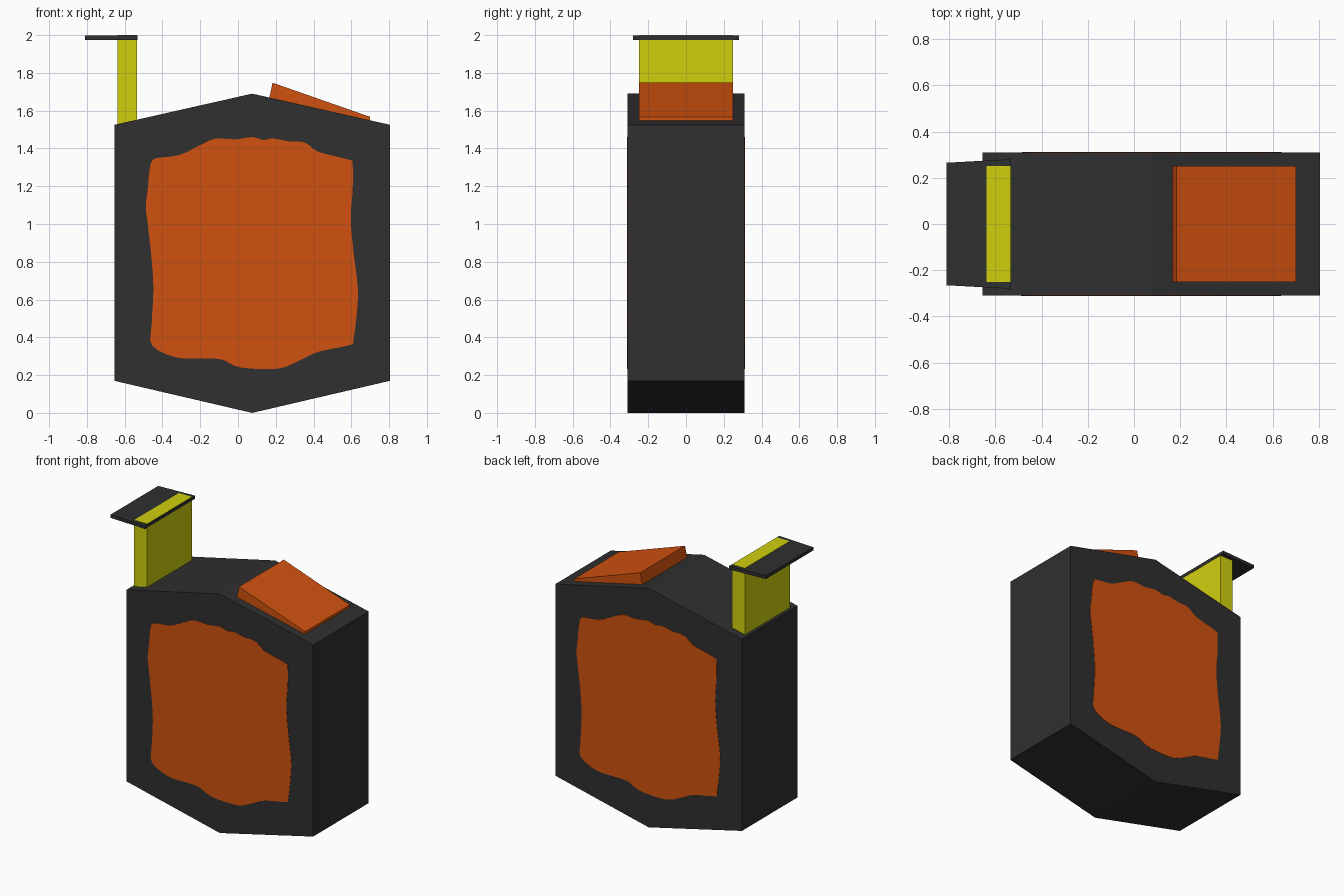
import bpy, bmesh
from mathutils import Vector

if "Cube" in bpy.data.objects:
    bpy.data.objects.remove(bpy.data.objects["Cube"])


def material(name, rgb):
    m = bpy.data.materials.new(name)
    m.diffuse_color = (*rgb, 1)
    m.use_nodes = True
    m.node_tree.nodes["Principled BSDF"].inputs["Base Color"].default_value = m.diffuse_color
    return m


DARK = material("charcoal", (0.029, 0.029, 0.029))
ORANGE = material("orange", (0.63, 0.083, 0.0045))
YELLOW = material("yellow", (0.63, 0.63, 0.0045))


def prism(name, profile, y0, y1, mat):
    """Extrude an (x, z) outline from y0 to y1."""
    bm = bmesh.new()
    face = bm.faces.new([bm.verts.new((x, y0, z)) for x, z in profile])
    ext = bmesh.ops.extrude_face_region(bm, geom=[face], use_keep_orig=True)
    for v in ext["geom"]:
        if isinstance(v, bmesh.types.BMVert):
            v.co.y = y1
    bmesh.ops.recalc_face_normals(bm, faces=bm.faces)
    mesh = bpy.data.meshes.new(name)
    bm.to_mesh(mesh)
    bm.free()
    mesh.materials.append(mat)
    obj = bpy.data.objects.new(name, mesh)
    bpy.context.collection.objects.link(obj)
    return obj


def smooth_loop(pts, steps=3):
    """Closed Catmull-Rom curve through the points."""
    p = [Vector(q) for q in pts]
    n, out = len(p), []
    for i in range(n):
        a, b, c, d = p[i - 1], p[i], p[(i + 1) % n], p[(i + 2) % n]
        for s in range(steps):
            t = s / steps
            out.append(0.5 * (2 * b + (c - a) * t + (2 * a - 5 * b + 4 * c - d) * t * t
                              + (3 * b - a - 3 * c + d) * t ** 3))
    return [(q.x, q.y) for q in out]


CX = 0.075   # body centre line

# Hexagonal body
prism("body", [(-0.655, 0.17), (CX, 0), (0.805, 0.17),
               (0.805, 1.525), (CX, 1.69), (-0.655, 1.525)], -0.31, 0.31, DARK)

# Wavy painted panel, same on front and back (turned half a circle)
outline = smooth_loop([
    (-0.455, 1.335), (-0.425, 1.35), (-0.31, 1.365), (-0.205, 1.415), (-0.12, 1.452),
    (-0.015, 1.448), (0.075, 1.46), (0.135, 1.445), (0.185, 1.453), (0.27, 1.437),
    (0.35, 1.433), (0.42, 1.385), (0.51, 1.36), (0.595, 1.338), (0.607, 1.32),
    (0.607, 1.18), (0.597, 1.035), (0.61, 0.865), (0.633, 0.68), (0.633, 0.575),
    (0.612, 0.39), (0.59, 0.358), (0.43, 0.325), (0.325, 0.277), (0.22, 0.235),
    (0.06, 0.235), (-0.02, 0.25), (-0.087, 0.283), (-0.2, 0.288), (-0.33, 0.294),
    (-0.455, 0.357), (-0.457, 0.47), (-0.448, 0.65), (-0.457, 0.81), (-0.478, 1.0),
    (-0.488, 1.09), (-0.478, 1.185), (-0.468, 1.29)])
prism("front_panel", outline, -0.312, -0.309, ORANGE)
prism("back_panel", [(2 * CX - x, z) for x, z in outline], 0.309, 0.312, ORANGE)

# Sloping wedge on the right side of the roof
prism("roof_wedge", [(0.165, 1.665), (0.183, 1.748), (0.70, 1.567), (0.70, 1.54)],
      -0.25, 0.25, ORANGE)

# Upright post, its top showing through the lid
prism("post", [(-0.637, 1.5), (-0.535, 1.5), (-0.535, 2.0), (-0.637, 2.0)],
      -0.25, 0.25, YELLOW)

# Lid over the post, narrowing slightly to the left
lid = prism("lid", [(-0.81, 1.975), (-0.533, 1.975), (-0.533, 1.998), (-0.81, 1.998)],
            -0.28, 0.28, DARK)
for v in lid.data.vertices:
    if v.co.x < -0.7:
        v.co.y *= 0.265 / 0.28
